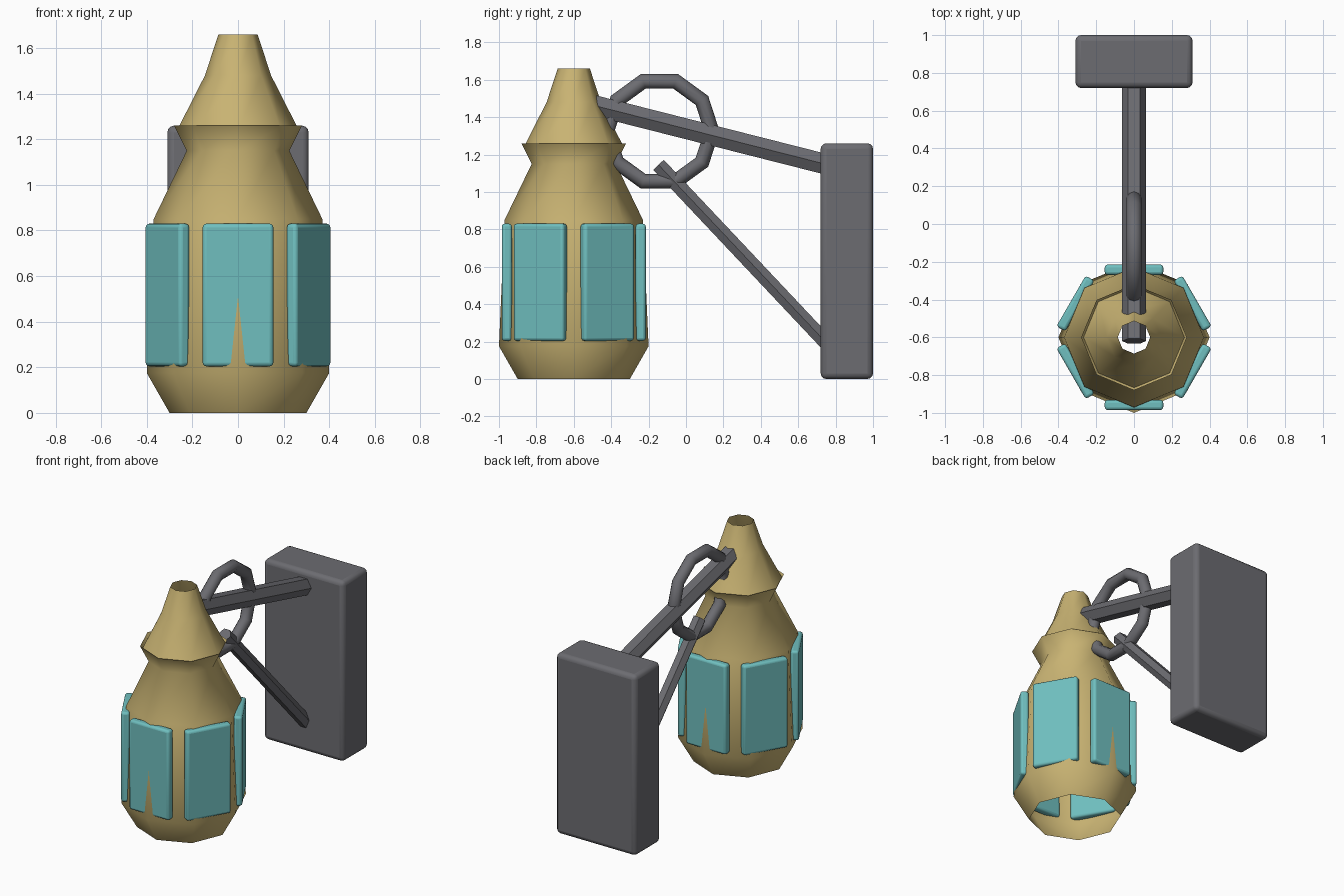
import bpy
import bmesh
from math import cos, sin, pi, radians
from mathutils import Vector, Matrix

cube = bpy.data.objects.get("Cube")
if cube:
    bpy.data.objects.remove(cube, do_unlink=True)


def material(name, rgb):
    m = bpy.data.materials.new(name)
    m.use_nodes = True
    color = (*rgb, 1.0)
    m.diffuse_color = color
    m.node_tree.nodes["Principled BSDF"].inputs["Base Color"].default_value = color
    return m


BRASS = material("brass", (0.58, 0.45, 0.17))
GLASS = material("teal glass", (0.16, 0.52, 0.52))
IRON = material("grey iron", (0.15, 0.15, 0.165))


def finish(name, bm, mat, angle=30, bevel=0):
    """Turn a bmesh into a shaded object, with optional rounded edges."""
    mesh = bpy.data.meshes.new(name)
    bm.to_mesh(mesh)
    bm.free()
    mesh.materials.append(mat)
    obj = bpy.data.objects.new(name, mesh)
    bpy.context.collection.objects.link(obj)
    if bevel:
        mod = obj.modifiers.new("rounded edges", "BEVEL")
        mod.width = bevel
        mod.segments = 3
    bpy.ops.object.select_all(action="DESELECT")
    obj.select_set(True)
    bpy.context.view_layer.objects.active = obj
    bpy.ops.object.shade_smooth_by_angle(angle=radians(angle))
    return obj


def box(name, size, matrix, mat, bevel):
    bm = bmesh.new()
    bmesh.ops.create_cube(bm, size=1, matrix=matrix @ Matrix.Diagonal((*size, 1)))
    return finish(name, bm, mat, 40, bevel)


def hex_bar(name, start, end, radius):
    """Six-sided bar with corners pointing sideways."""
    start, end = Vector(start), Vector(end)
    along = (end - start).normalized()
    side = Vector((1, 0, 0))
    up = along.cross(side)
    rot = Matrix((side, up, side.cross(up))).transposed().to_4x4()
    # Corners of the cone primitive fall on y, so turn them onto the side axis
    matrix = Matrix.Translation((start + end) / 2) @ rot @ Matrix.Rotation(pi / 2, 4, "Z")
    bm = bmesh.new()
    bmesh.ops.create_cone(bm, cap_ends=True, segments=6, radius1=radius,
                          radius2=radius, depth=(end - start).length, matrix=matrix)
    return finish(name, bm, IRON)


def bridge_loops(bm, loops, closed):
    pairs = zip(loops, loops[1:] + loops[:1]) if closed else zip(loops, loops[1:])
    for a, b in pairs:
        n = len(a)
        for i in range(n):
            j = (i + 1) % n
            bm.faces.new((a[i], a[j], b[j], b[i]))


LANTERN_Y = -0.6

# Open eight-sided lantern shell: base, wall, shoulder, flared collar, chimney
profile = [(0.30, 0), (0.40, 0.175), (0.37, 0.85), (0.225, 1.15), (0.28, 1.26),
           (0.267, 1.24), (0.145, 1.48), (0.086, 1.66)]
bm = bmesh.new()
loops = [[bm.verts.new((r * cos(k * pi / 4), LANTERN_Y + r * sin(k * pi / 4), z))
          for k in range(8)] for r, z in profile]
bridge_loops(bm, loops, False)
finish("lantern_body", bm, BRASS, 50)

# Six glass panels around the wall
for k in range(6):
    place = (Matrix.Translation((0, LANTERN_Y, 0.517))
             @ Matrix.Rotation(k * pi / 3, 4, "Z") @ Matrix.Translation((0, -0.358, 0)))
    box(f"glass_panel_{k + 1}", (0.31, 0.054, 0.626), place, GLASS, 0.016)

# Wall plate and the two support bars
box("wall_plate", (0.62, 0.28, 1.26), Matrix.Translation((0, 0.86, 0.63)), IRON, 0.03)
hex_bar("upper_arm", (0, 0.76, 1.145), (0, -0.62, 1.495), 0.063)
hex_bar("lower_strut", (0, 0.76, 0.183), (0, -0.147, 1.145), 0.045)

# Ten-sided hanging ring
bm = bmesh.new()
loops = []
for k in range(10):
    a = k * pi / 5
    loop = []
    for s in range(10):
        b = s * pi / 5
        r = 0.281 + 0.041 * cos(b)
        loop.append(bm.verts.new((0.041 * sin(b), -0.142 + r * cos(a), 1.324 + r * sin(a))))
    loops.append(loop)
bridge_loops(bm, loops, True)
bmesh.ops.recalc_face_normals(bm, faces=bm.faces)
finish("hanging_ring", bm, IRON, 40)
